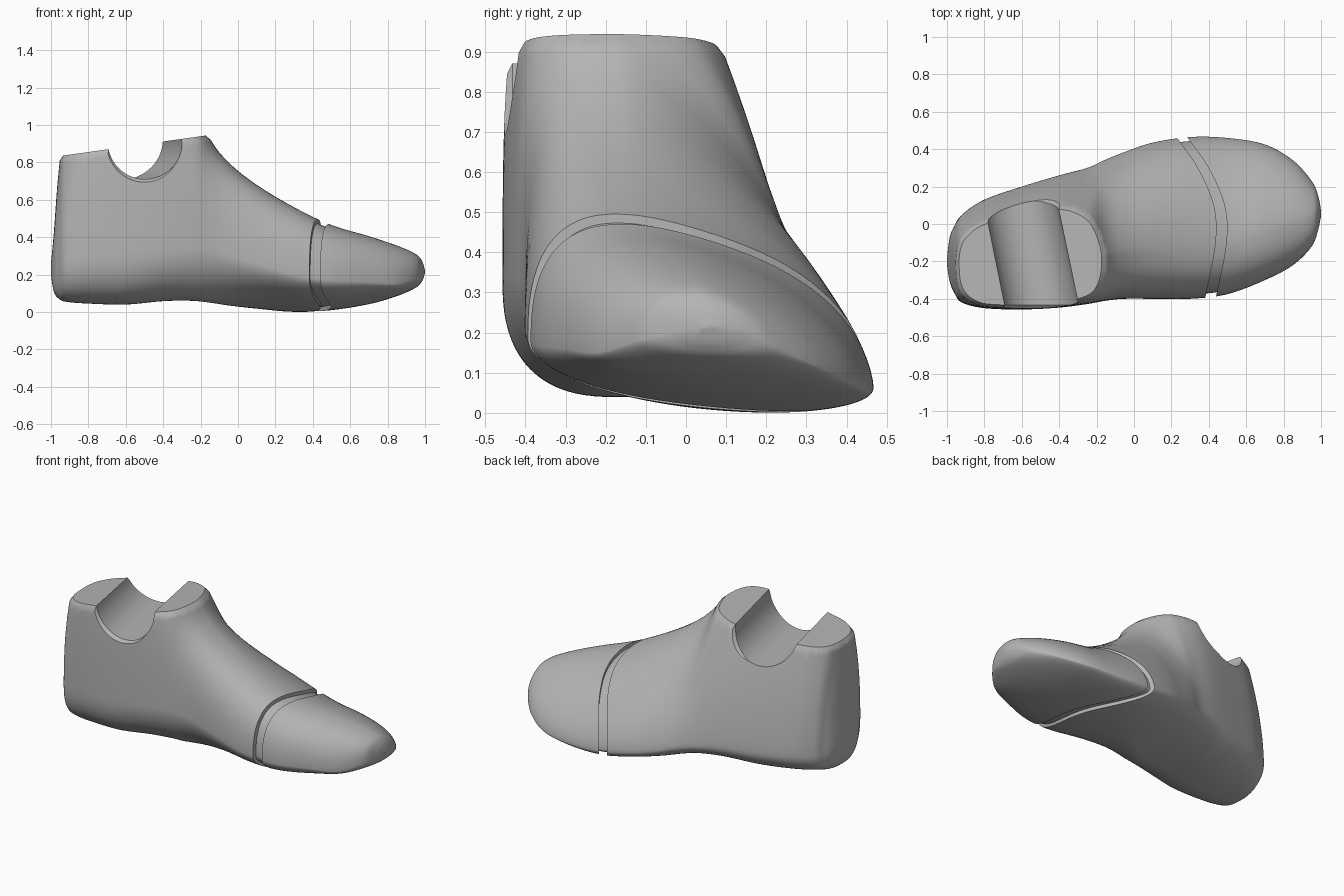
import bpy, bmesh, math
from mathutils import Vector

if "Cube" in bpy.data.objects:
    bpy.data.objects.remove(bpy.data.objects["Cube"], do_unlink=True)

grey = bpy.data.materials.new("plain_grey")
grey.use_nodes = True
grey.diffuse_color = (0.46, 0.46, 0.46, 1)
grey.node_tree.nodes["Principled BSDF"].inputs["Base Color"].default_value = grey.diffuse_color

# Cross-sections, heel to toe: x, right y, left y, sole z, top z, crest y, right side z, left side z
STATIONS = [
    (-1, -.22, -.18, .2, .26, -.2, .23, .23),
    (-.985, -.31, -.07, .11, .42, -.2, .25, .22),
    (-.96, -.37, -.01, .073, .74, -.2, .29, .2),
    (-.92, -.42, .05, .055, 1.02, -.2, .3, .2),
    (-.8, -.45, .13, .045, 1.3, -.19, .32, .2),
    (-.6, -.457, .2, .04, 1.35, -.17, .33, .2),
    (-.4, -.447, .26, .058, 1.35, -.17, .34, .2),
    (-.25, -.428, .3, .06, 1.17, -.17, .34, .18),
    (-.15, -.41, .345, .05, .93, -.17, .33, .16),
    (-.05, -.4, .385, .035, .8, -.16, .31, .13),
    (.1, -.4, .435, .018, .68, -.15, .26, .1),
    (.3, -.4, .465, .001, .56, -.15, .2, .07),
    (.5, -.375, .46, .01, .465, -.12, .17, .06),
    (.7, -.3, .425, .042, .405, -.05, .16, .07),
    (.85, -.22, .34, .085, .355, 0, .15, .11),
    (.95, -.12, .23, .13, .31, .03, .18, .16),
    (.985, -.03, .15, .165, .27, .05, .2, .2),
    (1, .05, .07, .21, .22, .06, .215, .215),
]
RING, STEPS = 96, 9


def spline(rows, steps):
    """Smooth rows of numbers with a Catmull-Rom curve."""
    out = []
    for i in range(len(rows) - 1):
        a, b, c, d = (rows[min(max(i + k, 0), len(rows) - 1)] for k in (-1, 0, 1, 2))
        for s in range(steps):
            t = s / steps
            out.append([q + t / 2 * (r - p + t * (2 * p - 5 * q + 4 * r - e
                        + t * (3 * (q - r) + e - p))) for p, q, r, e in zip(a, b, c, d)])
    return out + [list(rows[-1])]


def ramp(x, start, end):
    return min(max((x - start) / (end - start), 0), 1)


def section(row, inset=0):
    """One closed ring of four superellipse quadrants, blending from heel to forefoot."""
    x, y_right, y_left, sole, top, crest, z_right, z_left = row
    blend, arch, heel = ramp(x, -.2, .25), ramp(x, -.6, -.2), ramp(x, -.82, -.95)
    keel = crest + (y_left * .45 - crest) * blend
    ring = []
    for i in range(RING):
        a = math.tau * i / RING
        c, s = math.cos(a), math.sin(a)
        if s > 0:
            power = 1.4 + .22 * blend + .2 * heel if c > 0 else 3.2 - .7 * blend - .9 * heel
            mid, end_z = crest, top - inset
        else:
            power = 2.2 if c > 0 else 2.5 - .6 * arch
            mid, end_z = keel, sole + inset
        side_y, side_z = (y_left - inset, z_left) if c > 0 else (y_right + inset, z_right)
        ring.append((x, mid + (side_y - mid) * abs(c) ** (2 / power),
                     side_z + (end_z - side_z) * abs(s) ** (2 / power)))
    return ring


def loft(bm, rings):
    """Skin a list of rings and cap both ends."""
    loops = [[bm.verts.new(p) for p in ring] for ring in rings]
    for a, b in zip(loops, loops[1:]):
        for i in range(len(a)):
            j = (i + 1) % len(a)
            bm.faces.new((a[i], a[j], b[j], b[i]))
    bm.faces.new(loops[0])
    bm.faces.new(loops[-1])
    bmesh.ops.recalc_face_normals(bm, faces=bm.faces[:])


def make_object(name, bm):
    mesh = bpy.data.meshes.new(name)
    bm.to_mesh(mesh)
    bm.free()
    mesh.materials.append(grey)
    ob = bpy.data.objects.new(name, mesh)
    bpy.context.collection.objects.link(ob)
    return ob


def activate(ob):
    bpy.ops.object.select_all(action='DESELECT')
    ob.select_set(True)
    bpy.context.view_layer.objects.active = ob


def boolean(ob, cutter, operation):
    mod = ob.modifiers.new("cut", 'BOOLEAN')
    mod.object, mod.operation, mod.solver = cutter, operation, 'EXACT'
    activate(ob)
    bpy.ops.object.modifier_apply(modifier=mod.name)
    bpy.data.objects.remove(cutter, do_unlink=True)


def foot_mesh():
    """Foot solid with a sloping, chamfered ankle top."""
    bm = bmesh.new()
    loft(bm, [section(r) for r in spline(STATIONS, STEPS)])
    normal = Vector((-.135, 0, 1)).normalized()
    rim = Vector((-.56, -.16, .889))
    depth = .026
    for drop in (depth, 0):
        bmesh.ops.bisect_plane(bm, geom=bm.verts[:] + bm.edges[:] + bm.faces[:],
                               plane_co=rim - normal * drop, plane_no=normal,
                               clear_outer=drop == 0)
    bmesh.ops.holes_fill(bm, edges=[e for e in bm.edges if e.is_boundary], sides=0)
    for v in bm.verts:
        k = ((v.co - rim).dot(normal) + depth) / depth
        if k > 0:
            for axis in (0, 1):
                v.co[axis] += (rim[axis] - v.co[axis]) * .04 * k
    return bm


def core_mesh():
    """Slightly smaller copy of the forefoot only."""
    bm = bmesh.new()
    loft(bm, [section(r, .022) for r in spline(STATIONS, STEPS) if 0 < r[0] < .75])
    return bm


def seam_slab(width):
    """Upright curved slab that follows the seam across the forefoot."""
    path = spline([(.16, .62), (.26, .46), (.37, .3), (.455, .1),
                   (.465, -.1), (.41, -.39), (.36, -.62)], 8)
    bm = bmesh.new()
    loft(bm, [[(x - width, y, -.3), (x + width, y, -.3),
               (x + width, y, .8), (x - width, y, .8)] for x, y in path])
    return make_object("seam_cutter", bm)


def ankle_channel():
    """Round channel cutter, flared and leaning with the ankle where it leaves each side."""
    profile = [(-.7, .3, 0), (-.455, .22, 0), (-.432, .2, 0),
               (.075, .2, -.27), (.1, .22, -.27), (.4, .34, -.27)]
    bm = bmesh.new()
    rings = []
    for centre, r, lean in profile:
        ring = []
        for i in range(RING):
            a = math.tau * i / RING
            rise = r * math.sin(a)
            y = centre + lean * rise
            ring.append((-.555 - .21 * (y + .15) + r * math.cos(a), y, .91 + rise))
        rings.append(ring)
    loft(bm, rings)
    return make_object("channel_cutter", bm)


# Foot with the ankle channel and the seam cut through it
foot = make_object("foot_form", foot_mesh())
boolean(foot, ankle_channel(), 'DIFFERENCE')
boolean(foot, seam_slab(.028), 'DIFFERENCE')

# Recessed band that joins the toe to the rest of the foot
core = make_object("seam_core", core_mesh())
boolean(core, seam_slab(.04), 'INTERSECT')

for ob in (foot, core):
    activate(ob)
    bpy.ops.object.shade_smooth_by_angle(angle=math.radians(30))
